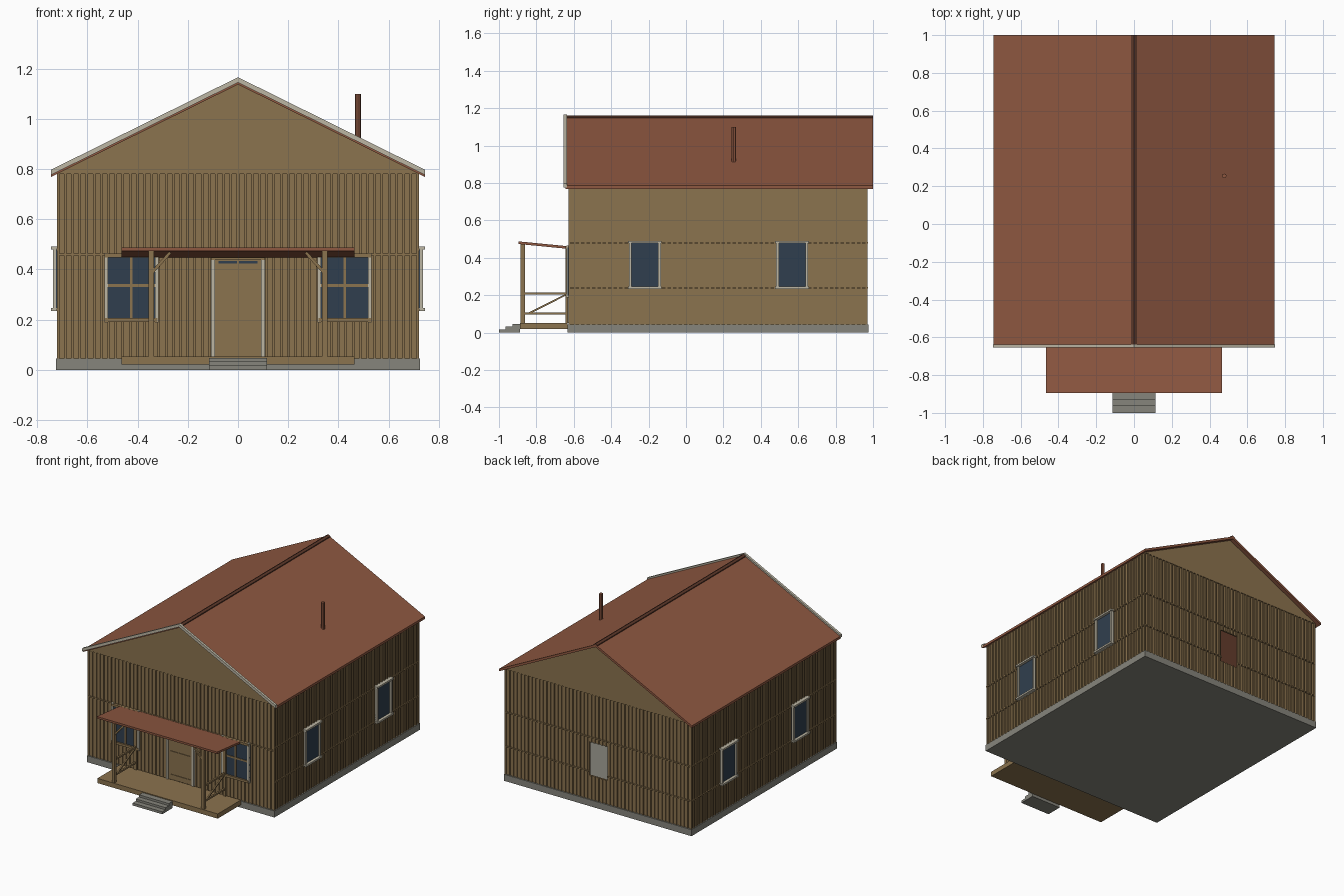
import bpy, bmesh
from mathutils import Matrix, Vector

cube = bpy.data.objects.get("Cube")
if cube:
    bpy.data.objects.remove(cube, do_unlink=True)


def material(name, r, g, b):
    lin = [((c / 255 + 0.055) / 1.055) ** 2.4 for c in (r, g, b)] + [1]
    m = bpy.data.materials.new(name)
    m.use_nodes = True
    m.diffuse_color = lin
    m.node_tree.nodes["Principled BSDF"].inputs["Base Color"].default_value = lin
    return m


WOOD = material("brown wood", 139, 115, 78)
ROOF = material("red roof", 143, 88, 65)
RIDGE = material("dark ridge", 92, 56, 42)
STONE = material("grey stone", 134, 133, 124)
TRIM = material("pale trim", 188, 182, 164)
GLASS = material("dark glass", 48, 63, 78)


def finish(name, mat, bm):
    bmesh.ops.recalc_face_normals(bm, faces=bm.faces)
    me = bpy.data.meshes.new(name)
    bm.to_mesh(me)
    bm.free()
    me.materials.append(mat)
    ob = bpy.data.objects.new(name, me)
    bpy.context.scene.collection.objects.link(ob)
    return ob


def add_box(bm, a, b):
    a, b = Vector(a), Vector(b)
    size = [abs(v) for v in b - a]
    bmesh.ops.create_cube(bm, size=1, matrix=Matrix.Translation((a + b) / 2) @ Matrix.Diagonal((*size, 1)))


def boxes(name, mat, pairs):
    bm = bmesh.new()
    for a, b in pairs:
        add_box(bm, a, b)
    return finish(name, mat, bm)


def beam(name, mat, a, b, w):
    """Square bar running between two points."""
    a, b = Vector(a), Vector(b)
    bm = bmesh.new()
    turn = (b - a).to_track_quat('Z', 'Y').to_matrix().to_4x4()
    bmesh.ops.create_cube(bm, size=1, matrix=Matrix.Translation((a + b) / 2) @ turn
                          @ Matrix.Diagonal((w, w, (b - a).length, 1)))
    return finish(name, mat, bm)


def prism(name, mat, profile, y0, y1):
    """Extrude an x-z profile along y."""
    bm = bmesh.new()
    face = bm.faces.new([bm.verts.new((x, y0, z)) for x, z in profile])
    ext = bmesh.ops.extrude_face_region(bm, geom=[face])
    bmesh.ops.translate(bm, vec=(0, y1 - y0, 0),
                        verts=[v for v in ext["geom"] if isinstance(v, bmesh.types.BMVert)])
    return finish(name, mat, bm)


def chevron(half, apex, eave, thick):
    return [(0, apex), (half, eave), (half, eave - thick), (0, apex - thick),
            (-half, eave - thick), (-half, eave)]


# Each wall maps (along, outward, height) to world space
FRONT, BACK, SIDE = -0.622, 0.964, 0.715
WALLS = {
    "front": lambda u, o, z: (u, FRONT - o, z),
    "back": lambda u, o, z: (u, BACK + o, z),
    "left": lambda u, o, z: (SIDE + o, u, z),
    "right": lambda u, o, z: (-SIDE - o, u, z),
}


def on_wall(wall, name, mat, items):
    """Boxes given as (u0, u1, out0, out1, z0, z1) on a wall."""
    f = WALLS[wall]
    return boxes(wall + "_" + name, mat, [(f(a, o, z), f(b, p, y)) for a, b, o, p, z, y in items])


# Foundation
BASE, EAVE = 0.045, 0.785
boxes("foundation", STONE, [((-0.725, -0.633, 0), (0.725, 0.975, BASE))])

# Wall panels, with an opening in the back wall
HOLE, H0, H1 = 0.07, 0.21, 0.445
on_wall("front", "wall", WOOD, [(-SIDE, SIDE, -0.01, 0, BASE, EAVE)])
on_wall("back", "wall", WOOD, [
    (-SIDE, -HOLE, -0.01, 0, BASE, EAVE), (HOLE, SIDE, -0.01, 0, BASE, EAVE),
    (-HOLE, HOLE, -0.01, 0, BASE, H0), (-HOLE, HOLE, -0.01, 0, H1, EAVE)])
for w in ("left", "right"):
    on_wall(w, "wall", WOOD, [(FRONT, BACK, -0.01, 0, BASE, EAVE)])

# Vertical battens and horizontal seam strips
PITCH, BW, OUT = 0.029, 0.01, 0.007
for w in WALLS:
    lo, hi = (-0.722, 0.722) if w in ("front", "back") else (FRONT - OUT, BACK + OUT)
    n = round((hi - lo) / PITCH)
    strips = []
    for i in range(n + 1):
        u = lo + (hi - lo - BW) * i / n
        if w == "back" and -HOLE - BW < u < HOLE:
            strips += [(u, u + BW, 0, OUT, BASE, H0), (u, u + BW, 0, OUT, H1, EAVE)]
        else:
            strips.append((u, u + BW, 0, OUT, BASE, EAVE))
    on_wall(w, "battens", WOOD, strips)
    if w == "front":
        seams = [(lo, hi, 0.46)]
    elif w == "back":
        seams = [(lo, hi, 0.48), (lo, -HOLE, 0.24), (HOLE, hi, 0.24)]
    else:
        seams = [(lo, hi, 0.48), (lo, hi, 0.24)]
    on_wall(w, "seams", WOOD, [(a, b, 0, 0.009, z - 0.004, z + 0.004) for a, b, z in seams])

# Gables, roof, front fascia and ridge cap
GABLE = [(-0.722, 0.78), (0.722, 0.78), (0, 1.139)]
prism("front_gable", WOOD, GABLE, FRONT - 0.008, FRONT + 0.01)
prism("back_gable", WOOD, GABLE, BACK - 0.01, BACK + 0.008)
prism("main_roof", ROOF, chevron(0.745, 1.154, 0.786, 0.017), -0.645, 1.0)
prism("front_fascia", TRIM, chevron(0.746, 1.166, 0.797, 0.021), -0.654, -0.637)
prism("ridge_cap", RIDGE, chevron(0.015, 1.161, 1.153, 0.007), -0.637, 1.0)

# Stove pipe
bm = bmesh.new()
bmesh.ops.create_cone(bm, cap_ends=True, segments=8, radius1=0.012, radius2=0.012, depth=0.2,
                      matrix=Matrix.Translation((0.478, 0.255, 1.0)))
finish("stove_pipe", ROOF, bm)

# Side windows
for w in ("left", "right"):
    for tag, c in (("fore", -0.22), ("aft", 0.567)):
        h, t, z0, z1 = 0.085, 0.014, 0.24, 0.485
        on_wall(w, tag + "_window_glass", GLASS, [(c - h, c + h, 0, 0.011, z0, z1)])
        on_wall(w, tag + "_window_frame", TRIM, [
            (c - h, c - h + t, 0, 0.022, z0, z1), (c + h - t, c + h, 0, 0.022, z0, z1),
            (c - h - 0.005, c + h + 0.005, 0, 0.03, z1 - 0.006, z1 + 0.006),
            (c - h - 0.005, c + h + 0.005, 0, 0.03, z0 - 0.006, z0 + 0.006)])

# Front windows
for tag, c in (("right", -0.425), ("left", 0.425)):
    h, z0, z1 = 0.108, 0.198, 0.456
    on_wall("front", tag + "_window_glass", GLASS, [(c - h, c + h, 0, 0.011, z0, z1)])
    on_wall("front", tag + "_window_trim", TRIM, [
        (c + s * h, c + s * (h - 0.014), 0, 0.018, z0 - 0.01, z1 + 0.01) for s in (-1, 1)])
    on_wall("front", tag + "_window_bars", WOOD, [
        (c - 0.005, c + 0.005, 0, 0.015, z0, z1),
        (c - h + 0.014, c + h - 0.014, 0, 0.015, 0.33, 0.342),
        (c - h + 0.003, c + h - 0.003, 0, 0.022, z1 - 0.008, z1 + 0.008),
        (c - h + 0.003, c + h - 0.003, 0, 0.022, z0 - 0.008, z0 + 0.008)])

# Door
DECK = 0.053
on_wall("front", "door_panel", WOOD, [(-0.095, 0.095, 0, 0.01, DECK, 0.44)])
on_wall("front", "door_transom", GLASS, [(-0.078, 0.078, 0, 0.012, 0.424, 0.433)])
on_wall("front", "door_trim", TRIM, [(s * 0.092, s * 0.107, 0, 0.02, DECK, 0.437) for s in (-1, 1)])
on_wall("front", "door_rails", WOOD,
        [(s * 0.078, s * 0.09, 0, 0.014, DECK, 0.435) for s in (-1, 1)]
        + [(-0.09, 0.09, 0, 0.014, z - 0.005, z + 0.005) for z in (0.085, 0.248, 0.375)]
        + [(-0.004, 0.004, 0, 0.014, 0.38, 0.434), (-0.107, 0.107, 0, 0.02, 0.437, 0.447)])

# Porch deck, steps and back-sloping roof
boxes("porch_deck", WOOD, [((-0.465, -0.888, 0.02), (0.465, -0.633, DECK))])
for i in range(3):
    boxes("step_%d" % (i + 1), STONE,
          [((-0.115, -1.0 + 0.036 * i, 0.015 * i), (0.115, -0.888, 0.017 + 0.015 * i))])
porch = boxes("porch_roof", ROOF, [((-0.465, -0.895, 0.474), (0.465, -0.63, 0.488))])
for v in porch.data.vertices:
    if v.co.y > -0.7:
        v.co.z -= 0.026

# Porch posts, corner braces and side railings
for tag, s in (("right", -1), ("left", 1)):
    x, yf, yr = s * 0.345, -0.873, -0.638
    boxes(tag + "_porch_posts", WOOD, [
        ((x - 0.011, y - r, DECK), (x + 0.011, y + r, top))
        for y, r, top in ((yf, 0.011, 0.475), (yr, 0.006, 0.452))])
    beam(tag + "_post_brace", WOOD, (x, yf, 0.385), (x - s * 0.075, yf, 0.468), 0.012)
    for part, z in (("top", 0.21), ("bottom", 0.102)):
        beam(tag + "_" + part + "_rail", WOOD, (x, yf, z), (x, yr, z), 0.012)
    beam(tag + "_rail_diagonal", WOOD, (x, yf + 0.03, 0.102), (x, yr, 0.205), 0.009)
